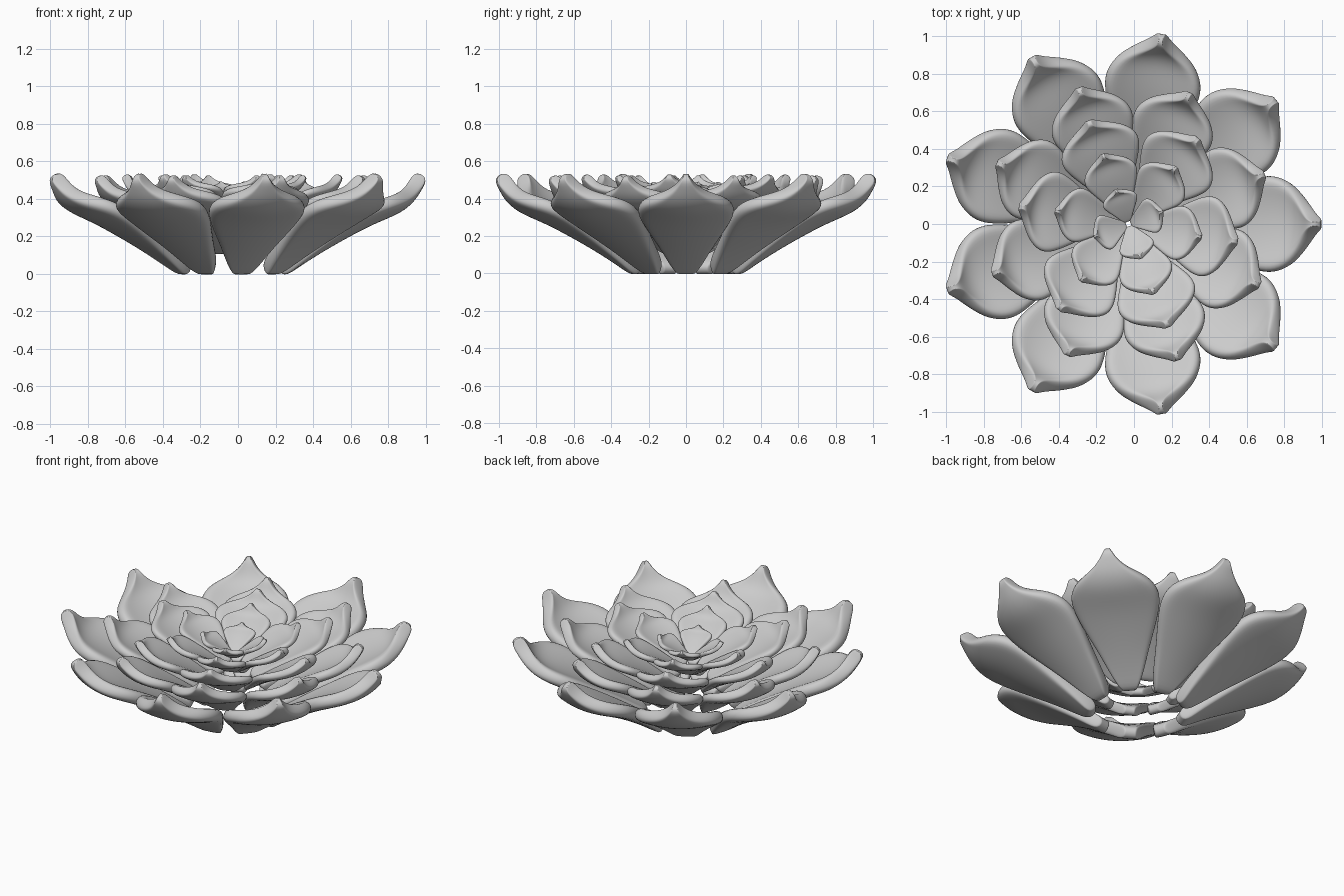
import bpy
from math import sin, cos, radians

if "Cube" in bpy.data.objects:
    bpy.data.objects.remove(bpy.data.objects["Cube"])

# Leaf profile of the outer ring: distance from centre, mid height, half width, cup of the edges
PROFILE = [(0.25, 0.004, 0.035, 0.0), (0.32, 0.055, 0.085, 0.005), (0.45, 0.138, 0.140, 0.02),
           (0.58, 0.212, 0.205, 0.035), (0.70, 0.275, 0.254, 0.05), (0.79, 0.315, 0.254, 0.05),
           (0.88, 0.352, 0.205, 0.04), (0.94, 0.402, 0.110, 0.02), (0.975, 0.460, 0.045, 0.01),
           (1.01, 0.525, 0.012, 0.0)]
ACROSS = [-1, -0.7, -0.35, 0, 0.35, 0.7, 1]
CENTRE_X = -0.03
BASE, TIP, TOP = 0.25, 1.01, 0.53


def leaf(name, angle, base, tip, height, width, thick, top):
    """One cupped, pointed, fleshy leaf from radius base to radius tip, ending at height top."""
    c, s = cos(radians(angle)), sin(radians(angle))
    verts = []
    for r, z, w, cup in PROFILE:
        x = base + (r - BASE) / (TIP - BASE) * (tip - base)
        for v in ACROSS:
            y = v * w * width
            h = top + (z - TOP) * height + cup * width * v * v
            verts.append((CENTRE_X + x * c - y * s, x * s + y * c, h))
    n = len(ACROSS)
    faces = [(i * n + j, (i + 1) * n + j, (i + 1) * n + j + 1, i * n + j + 1)
             for i in range(len(PROFILE) - 1) for j in range(n - 1)]
    mesh = bpy.data.meshes.new(name)
    mesh.from_pydata(verts, [], faces)
    mesh.polygons.foreach_set("use_smooth", [True] * len(faces))
    ob = bpy.data.objects.new(name, mesh)
    bpy.context.collection.objects.link(ob)
    sol = ob.modifiers.new("thickness", 'SOLIDIFY')
    sol.thickness = thick
    sol.offset = 0
    sub = ob.modifiers.new("smooth", 'SUBSURF')
    sub.levels = sub.render_levels = 2


# Rings: name, count, first angle, base radius, tip radius, height scale, width, thickness, tip height
RINGS = [("outer_leaf", 9, 0, 0.25, 1.01, 1.0, 1.02, 0.08, 0.535),
         ("second_leaf", 8, 20, 0.18, 0.76, 0.78, 0.89, 0.06, 0.525),
         ("third_leaf", 6, 51, 0.11, 0.58, 0.62, 0.86, 0.048, 0.53),
         ("fourth_leaf", 6, 50, 0.05, 0.39, 0.44, 0.58, 0.036, 0.525),
         ("heart_leaf", 4, 20, 0.015, 0.19, 0.24, 0.38, 0.026, 0.49)]
for name, count, start, *shape in RINGS:
    for k in range(count):
        leaf(f"{name}_{k + 1}", start + 360 * k / count, *shape)
